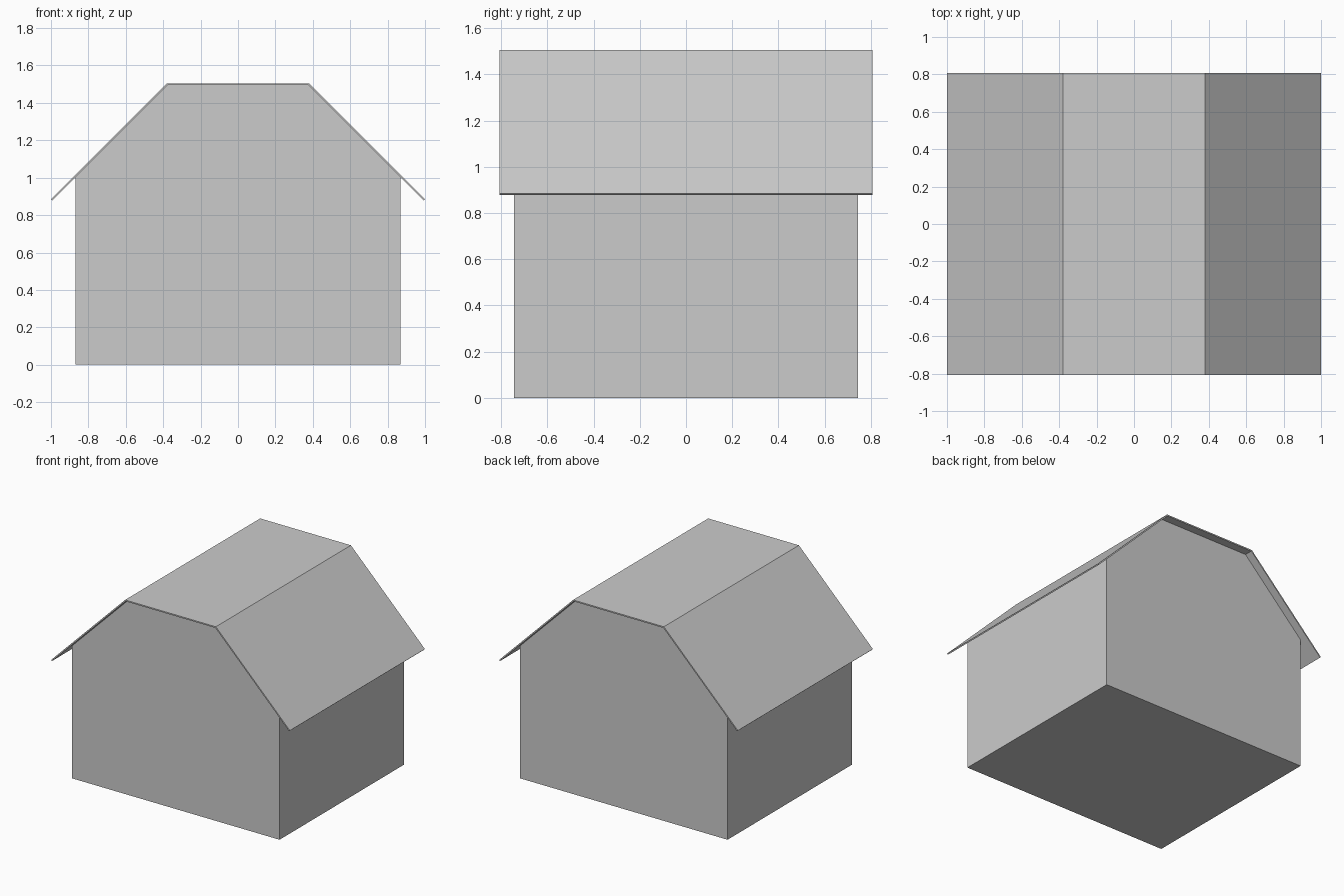
import bpy, bmesh

if "Cube" in bpy.data.objects:
    bpy.data.objects.remove(bpy.data.objects["Cube"])


def extrude_profile(name, right_half, depth):
    """Mirror a half profile (x, z) across x = 0 and extrude it along y."""
    profile = right_half + [(-x, z) for x, z in reversed(right_half)]
    bm = bmesh.new()
    face = bm.faces.new([bm.verts.new((x, -depth / 2, z)) for x, z in profile])
    result = bmesh.ops.extrude_face_region(bm, geom=[face])
    verts = [v for v in result["geom"] if isinstance(v, bmesh.types.BMVert)]
    bmesh.ops.translate(bm, verts=verts, vec=(0, depth, 0))
    bmesh.ops.recalc_face_normals(bm, faces=bm.faces)
    mesh = bpy.data.meshes.new(name)
    bm.to_mesh(mesh)
    bm.free()
    obj = bpy.data.objects.new(name, mesh)
    bpy.context.collection.objects.link(obj)
    return obj


def extrude_strip(name, outer, inner, depth):
    """Thin bent slab between an outer and an inner half line (eave to top)."""
    return extrude_slab(name, outer + [(-x, z) for x, z in reversed(outer)],
                        inner + [(-x, z) for x, z in reversed(inner)], depth)


def extrude_slab(name, outer, inner, depth):
    n = len(outer)
    verts = [(x, y, z) for y in (-depth / 2, depth / 2) for x, z in outer + inner]
    faces = []
    for i in range(n - 1):
        a, b, c, d = i, i + 1, n + i + 1, n + i
        back = 2 * n
        faces += [(a, b, c, d), (a + back, b + back, c + back, d + back),
                  (a, b, b + back, a + back), (d, c, c + back, d + back)]
    for i in (0, n - 1):
        faces.append((i, n + i, 3 * n + i, 2 * n + i))
    mesh = bpy.data.meshes.new(name)
    mesh.from_pydata(verts, [], faces)
    bm = bmesh.new()
    bm.from_mesh(mesh)
    bmesh.ops.recalc_face_normals(bm, faces=bm.faces)
    bm.to_mesh(mesh)
    bm.free()
    obj = bpy.data.objects.new(name, mesh)
    bpy.context.collection.objects.link(obj)
    return obj


# Closed house body with clipped gable
extrude_profile("house_body", [(0.87, 0), (0.87, 1.001), (0.376, 1.495)], 1.49)

# Thin three-panel roof overhanging on all sides
extrude_strip("roof", [(1.0, 0.885), (0.38, 1.505)],
              [(0.993, 0.878), (0.376, 1.495)], 1.615)
